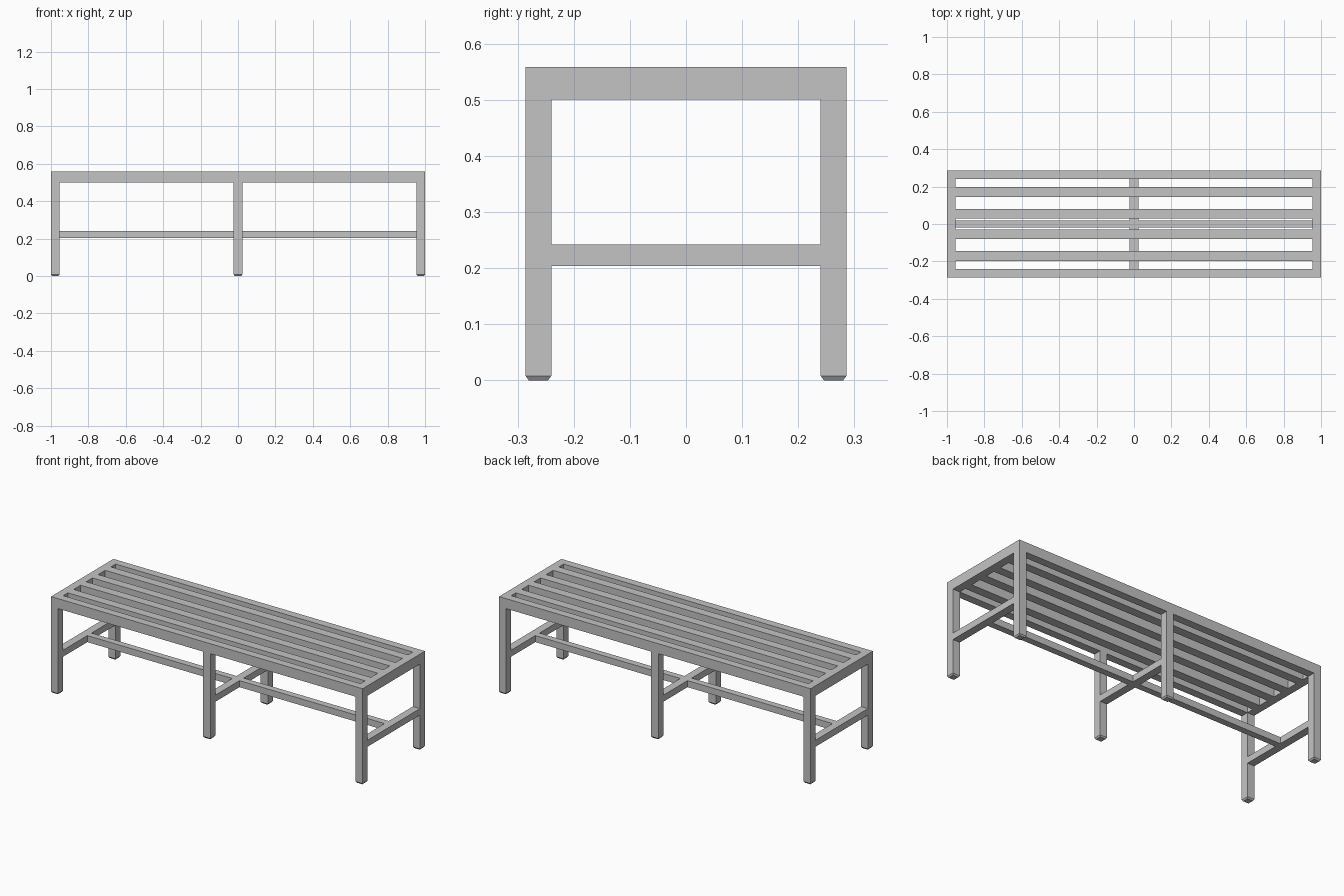
import bpy, bmesh

cube = bpy.data.objects.get("Cube")
if cube:
    bpy.data.objects.remove(cube, do_unlink=True)

LENGTH, DEPTH, TOP = 2.0, 0.572, 0.558
TUBE = 0.046          # leg and frame width
SEAT_BOTTOM = 0.50
BAR_LOW, BAR_HIGH = 0.204, 0.242
END_X = (LENGTH - TUBE) / 2
SIDE_Y = (DEPTH - TUBE) / 2
INNER_X = LENGTH / 2 - TUBE
INNER_Y = DEPTH / 2 - TUBE

metal = bpy.data.materials.new("light grey metal")
metal.use_nodes = True
grey = (0.55, 0.55, 0.55, 1)
metal.diffuse_color = grey
metal.node_tree.nodes["Principled BSDF"].inputs["Base Color"].default_value = grey


def bar(name, x, y, z, foot=0):
    """Box between (low, high) limits, with an optional tapered foot."""
    bm = bmesh.new()
    bmesh.ops.create_cube(bm, size=1)
    for v in bm.verts:
        v.co = [r[0] if c < 0 else r[1] for c, r in zip(v.co, (x, y, z))]
    if foot:
        base = min(bm.faces, key=lambda f: f.calc_center_median().z)
        bmesh.ops.inset_individual(bm, faces=[base], thickness=foot, depth=foot)
    mesh = bpy.data.meshes.new(name)
    bm.to_mesh(mesh)
    bm.free()
    mesh.materials.append(metal)
    obj = bpy.data.objects.new(name, mesh)
    bpy.context.collection.objects.link(obj)


def around(centre, width):
    return centre - width / 2, centre + width / 2


# Seat frame and slats, all flush
seat_z = (SEAT_BOTTOM, TOP)
for side, s in (("left", 1), ("right", -1)):
    bar(side + "_end_rail", around(s * END_X, TUBE), (-DEPTH / 2, DEPTH / 2), seat_z)
for side, s in (("front", -1), ("back", 1)):
    bar(side + "_seat_rail", (-INNER_X, INNER_X), around(s * SIDE_Y, TUBE), seat_z)
    for part, y in (("inner", 0.055), ("outer", 0.171)):
        bar(side + "_" + part + "_slat", (-INNER_X, INNER_X), around(s * y, 0.052), seat_z)

# Three leg frames: a pair of legs joined by a cross bar
for place, x in (("left", END_X), ("middle", 0), ("right", -END_X)):
    for side, s in (("front", -1), ("back", 1)):
        bar(side + "_" + place + "_leg", around(x, TUBE), around(s * SIDE_Y, TUBE),
            (0.008, SEAT_BOTTOM), foot=0.008)
    bar(place + "_cross_bar", around(x, TUBE), (-INNER_Y, INNER_Y), (BAR_LOW, BAR_HIGH))

# Long stretcher, split by the middle cross bar
for side, s in (("left", 1), ("right", -1)):
    bar(side + "_stretcher", sorted((s * TUBE / 2, s * INNER_X)), around(0, 0.038),
        (BAR_LOW, BAR_HIGH))
